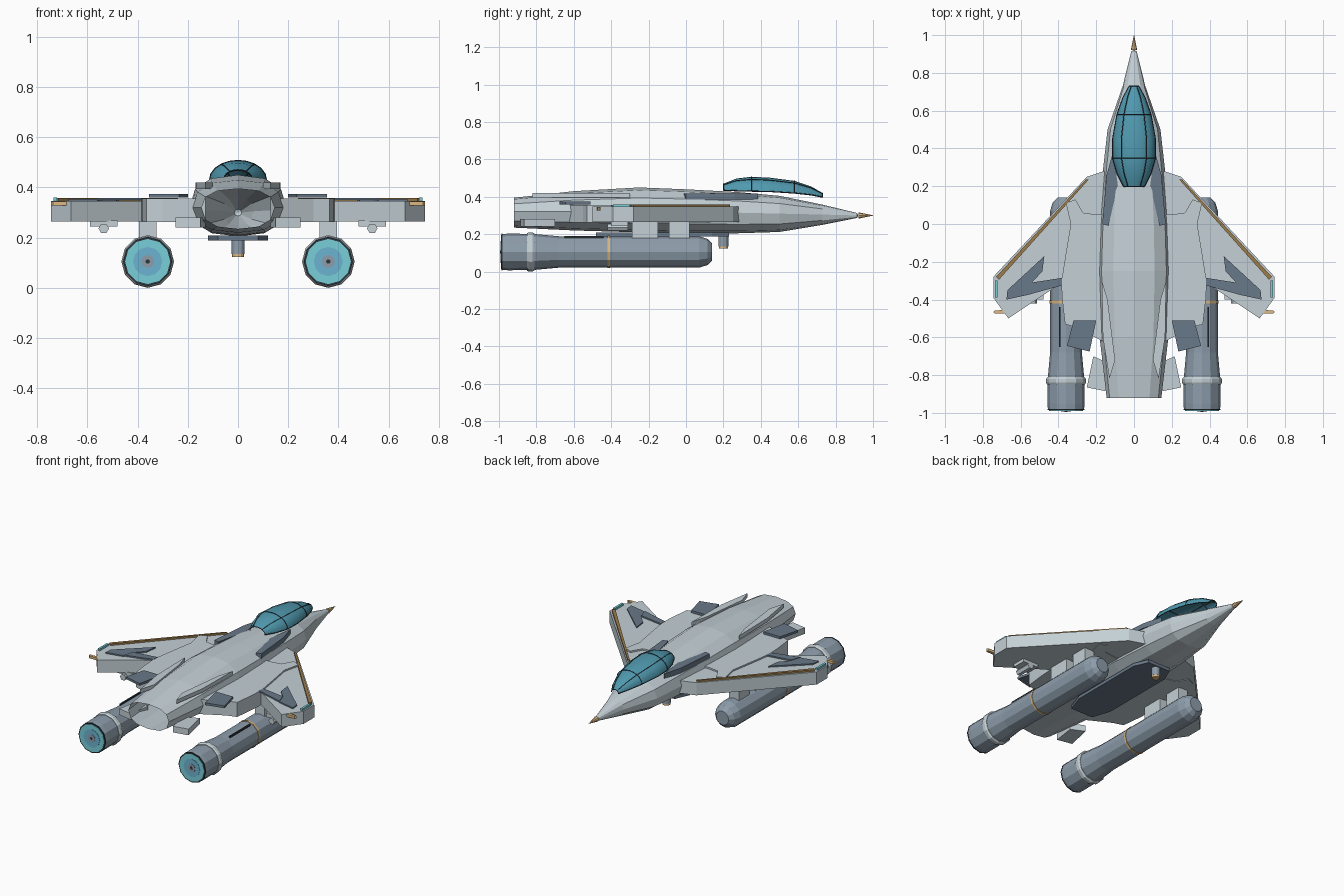
import bpy, bmesh
from math import sin, cos, pi, copysign

cube = bpy.data.objects.get("Cube")
if cube:
    bpy.data.objects.remove(cube, do_unlink=True)


def material(name, r, g, b):
    m = bpy.data.materials.new(name)
    m.use_nodes = True
    m.diffuse_color = (r, g, b, 1)
    bsdf = next(n for n in m.node_tree.nodes if n.type == 'BSDF_PRINCIPLED')
    bsdf.inputs["Base Color"].default_value = (r, g, b, 1)
    return m


HULL = material("hull_grey", .55, .63, .67)
PANEL = material("slate_panel", .14, .19, .25)
POD = material("pod_blue_grey", .27, .34, .41)
GLASS = material("canopy_glass", .08, .32, .43)
FRAME = material("dark_frame", .025, .035, .045)
GOLD = material("gold", .72, .48, .22)
BRONZE = material("bronze_strip", .33, .2, .07)
TEAL = material("teal_glow", .19, .62, .7)
BLUE = material("nozzle_blue", .15, .45, .64)


def finish(name, bm, mat, smooth=False):
    bmesh.ops.recalc_face_normals(bm, faces=bm.faces)
    me = bpy.data.meshes.new(name)
    bm.to_mesh(me)
    bm.free()
    me.materials.append(mat)
    for p in me.polygons:
        p.use_smooth = smooth
    ob = bpy.data.objects.new(name, me)
    bpy.context.collection.objects.link(ob)


def loft(name, rings, mat, closed=True, caps=False, smooth=False):
    """Skin a list of equal-length point rings."""
    bm = bmesh.new()
    vs = [[bm.verts.new(p) for p in ring] for ring in rings]
    n = len(vs[0])
    for a, b in zip(vs, vs[1:]):
        for i in range(n if closed else n - 1):
            j = (i + 1) % n
            bm.faces.new((a[i], a[j], b[j], b[i]))
    if caps:
        bm.faces.new(vs[0])
        bm.faces.new(vs[-1])
    finish(name, bm, mat, smooth)


def lathe(name, x, z, profile, mat, n=12):
    """Revolve (y, radius) pairs about a lengthwise axis."""
    rings = [[(x + r * cos(2 * pi * i / n), y, z + r * sin(2 * pi * i / n))
              for i in range(n)] for y, r in profile]
    loft(name, rings, mat, caps=True)


def slab(name, pts, z0, z1, mat):
    rings = [[(x, y, z) for x, y in pts] for z in (z0, z1)]
    loft(name, rings, mat, caps=True)


def pair(name, pts, z0, z1, mat):
    for side, s in (("left", 1), ("right", -1)):
        slab(f"{side}_{name}", [(s * x, y) for x, y in pts], z0, z1, mat)


def rect(x0, x1, y0, y1):
    return [(x0, y0), (x1, y0), (x1, y1), (x0, y1)]


def rounded(v):
    """Squares off an ellipse coordinate a little."""
    return copysign(abs(v) ** .82, v)


# Fuselage: y, half width, bottom, middle, top; open at the tail
stations = [(.92, .001, .299, .3, .301), (.915, .014, .287, .3, .313),
            (.73, .06, .25, .305, .358),
            (.5, .14, .212, .31, .405), (.28, .165, .205, .315, .425),
            (0, .185, .205, .32, .44), (-.25, .193, .21, .32, .45),
            (-.6, .182, .22, .32, .43), (-.92, .145, .235, .32, .395)]
rings = []
for y, w, lo, mid, hi in stations:
    ring = []
    for i in range(12):
        a = 2 * pi * i / 12
        h = hi - mid if sin(a) > 0 else mid - lo
        ring.append((w * rounded(cos(a)), y, mid + h * rounded(sin(a))))
    rings.append(ring)
loft("fuselage", rings, HULL)
lathe("nose_tip", 0, .3, [(.921, .017), (.94, .013), (1, .001)], GOLD, 8)

# Canopy shell with frame bars
canopy = [(.2, .055, .435, .47), (.27, .09, .432, .498), (.35, .113, .43, .507),
          (.45, .113, .428, .502), (.58, .09, .42, .485),
          (.67, .058, .41, .455), (.73, .025, .398, .42)]
arcs = [[(w * cos(pi * i / 10), y, lo + (hi - lo) * sin(pi * i / 10))
         for i in range(11)] for y, w, lo, hi in canopy]
loft("canopy_glass", arcs, GLASS, closed=False, smooth=True)


def bar(name, pts):
    cu = bpy.data.curves.new(name, 'CURVE')
    cu.dimensions = '3D'
    cu.bevel_depth = .003
    cu.bevel_resolution = 0
    sp = cu.splines.new('POLY')
    sp.points.add(len(pts) - 1)
    for p, co in zip(sp.points, pts):
        p.co = (*co, 1)
    cu.materials.append(FRAME)
    bpy.context.collection.objects.link(bpy.data.objects.new(name, cu))


for k in (0, 2, 4, 6):
    bar(f"canopy_hoop_{k}", arcs[k])
for k in (0, 3, 7, 10):
    bar(f"canopy_rail_{k}", [arc[k] for arc in arcs])

# Wings and raised inner decks
pair("wing", [(.13, .29), (.25, .25), (.745, -.28), (.745, -.39), (.665, -.5),
              (.38, -.31), (.15, -.31)], .265, .347, HULL)
pair("inner_deck", [(.13, .05), (.2, .05), (.27, .06), (.31, .13), (.36, .11),
                    (.335, 0), (.36, -.15), (.385, -.31),
                    (.38, -.4), (.365, -.53), (.3, -.55), (.13, -.64)],
     .262, .357, HULL)
pair("leading_edge_strip", [(.24, .235), (.255, .235), (.73, -.28), (.715, -.295)],
     .345, .358, BRONZE)
pair("wing_panel", [(.475, -.17), (.67, -.35), (.675, -.4), (.56, -.375),
                    (.54, -.31), (.485, -.25)], .346, .355, PANEL)
pair("flap_panel", [(.56, -.375), (.54, -.31), (.38, -.285), (.38, -.325)],
     .35, .359, PANEL)
pair("tip_light", rect(.722, .736, -.39, -.3), .34, .36, TEAL)
pair("tip_probe", [(.68, -.455), (.738, -.458), (.746, -.466), (.738, -.474),
                   (.68, -.475)], .328, .345, GOLD)

# Shoulder plates, spine strakes and tail plates
pair("shoulder_plate", [(.11, .385), (.145, .26), (.168, 0), (.135, -.01),
                        (.11, .1), (.085, .2)], .385, .418, PANEL)
pair("spine_strake", [(.17, -.3), (.14, -.4), (.1, -.72), (.13, -.82), (.165, -.6)],
     .395, .42, HULL)
pair("stabiliser", [(.2, -.51), (.32, -.51), (.355, -.645), (.235, -.675)],
     .36, .375, PANEL)
pair("tail_plate", [(.13, -.74), (.215, -.7), (.25, -.865), (.15, -.885)],
     .24, .28, HULL)

# Belly plate and sensor turret
slab("belly_plate", [(-.08, .23), (.08, .23), (.12, .14), (.12, -.36),
                     (.08, -.48), (-.08, -.48), (-.12, -.36), (-.12, .14)],
     .188, .208, PANEL)
for name, r, z0, z1, mat in (("turret", .026, .135, .19, POD),
                             ("turret_ring", .024, .123, .135, GOLD)):
    slab(name, [(r * cos(pi * i / 6), .2 + r * sin(pi * i / 6)) for i in range(12)],
         z0, z1, mat)

# Engine pods and underwing gear
for side, s in (("left", 1), ("right", -1)):
    x, z = s * .36, .105
    lathe(f"{side}_engine_pod", x, z, [
        (-.982, .096), (-.95, .098), (-.85, .097), (-.8, .095), (-.68, .084),
        (.07, .084), (.115, .07), (.14, .045)], POD)
    lathe(f"{side}_pod_collar", x, z, [(-.85, .1), (-.84, .105), (-.82, .105),
                                       (-.81, .098)], HULL)
    lathe(f"{side}_pod_band", x, z, [(-.42, .087), (-.406, .087)], GOLD)
    lathe(f"{side}_nozzle_rim", x, z, [(-.986, .098), (-.98, .098)], FRAME)
    for k, (r, mat) in enumerate(((.09, TEAL), (.058, BLUE),
                                  (.026, POD), (.009, FRAME))):
        lathe(f"{side}_nozzle_disc_{k}", x, z,
              [(-.989 - .002 * k, r), (-.982, r)], mat)
    lathe(f"{side}_underwing_pod", s * .535, .237,
          [(-.42, .021), (-.31, .021)], HULL, 6)

# Pylons and rails
pair("front_pylon", rect(.325, .395, -.09, .02), .17, .27, HULL)
pair("rear_pylon", rect(.325, .395, -.29, -.15), .17, .27, HULL)
pair("pod_top_rail", rect(.389, .398, -.65, -.44), .175, .19, FRAME)
pair("underwing_mount", rect(.48, .59, -.4, -.31), .245, .268, HULL)
